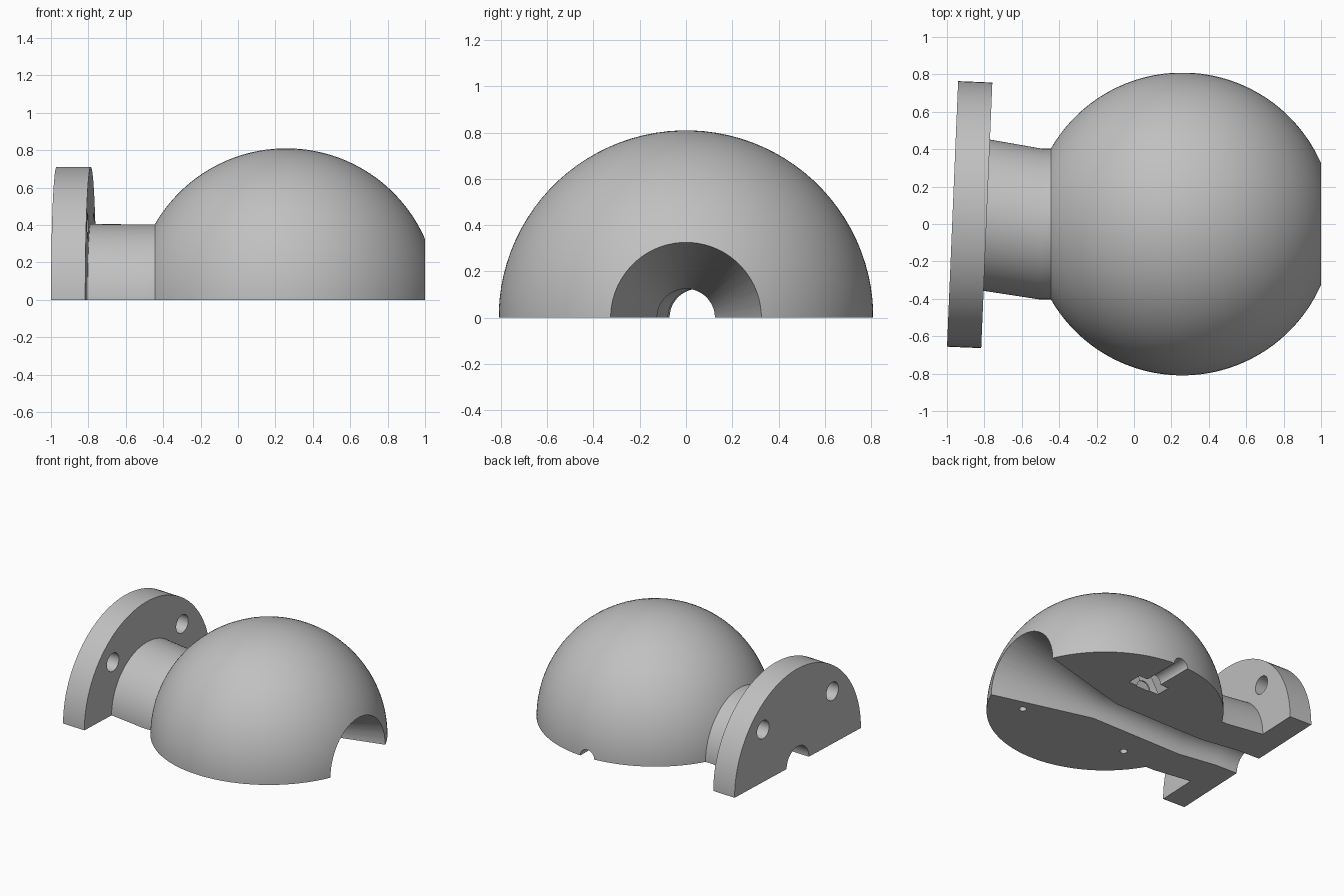
import bpy, bmesh, math
from mathutils import Vector

if "Cube" in bpy.data.objects:
    bpy.data.objects.remove(bpy.data.objects["Cube"], do_unlink=True)

grey = bpy.data.materials.new("plain grey")
grey.use_nodes = True
GREY = (0.53, 0.53, 0.53, 1)
grey.diffuse_color = GREY
grey.node_tree.nodes["Principled BSDF"].inputs["Base Color"].default_value = GREY

BALL_X, BALL_R = 0.258, 0.81
TILT = math.radians(2.4)          # flange turned slightly off the ball axis
FLANGE = Vector((-0.97, 0.054, 0))  # centre of the outer flange face
AXIS = Vector((math.cos(TILT), -math.sin(TILT), 0))
SIDE = Vector((math.sin(TILT), math.cos(TILT), 0))
UP = Vector((0, 0, 1))


def loft(name, rings, sides=96, u=None, v=UP, turn=0.5):
    """Closed tube through rings of (centre, radius, tilt); u, v override the ring plane."""
    bm = bmesh.new()
    loops = []
    for centre, r, tilt in rings:
        across = u or Vector((math.sin(tilt), math.cos(tilt), 0))
        angles = [math.tau * (i + turn) / sides for i in range(sides)]
        loops.append([bm.verts.new(Vector(centre) + r * (math.cos(a) * across + math.sin(a) * v))
                      for a in angles])
    for a, b in zip(loops, loops[1:]):
        for i in range(sides):
            j = (i + 1) % sides
            bm.faces.new((a[i], a[j], b[j], b[i]))
    bm.faces.new(loops[0])
    bm.faces.new(loops[-1])
    bmesh.ops.recalc_face_normals(bm, faces=bm.faces)
    mesh = bpy.data.meshes.new(name)
    bm.to_mesh(mesh)
    bm.free()
    mesh.materials.append(grey)
    obj = bpy.data.objects.new(name, mesh)
    bpy.context.collection.objects.link(obj)
    return obj


def combine(target, tool, operation):
    """Apply a boolean and discard the tool."""
    tool.hide_render = True
    mod = target.modifiers.new(tool.name, "BOOLEAN")
    mod.operation, mod.object, mod.solver = operation, tool, "EXACT"
    bpy.context.view_layer.objects.active = target
    bpy.ops.object.modifier_apply(modifier=mod.name)
    bpy.data.objects.remove(tool, do_unlink=True)


# Ball, cut flat where the mouth opens
start, end = math.radians(154), math.acos((1 - BALL_X) / BALL_R)
steps = 56
ball_rings = []
for i in range(steps + 1):
    a = start + (end - start) * i / steps
    ball_rings.append(((BALL_X + BALL_R * math.cos(a), 0, 0), BALL_R * math.sin(a), 0))
body = loft("ball_joint_half", ball_rings)

# Bent neck and tilted flange
neck = loft("neck", [((-0.3, 0, 0), 0.403, 0), ((-0.5, 0, 0), 0.403, TILT / 2),
                     ((-0.787, 0.047, 0), 0.405, TILT), ((-0.86, 0.05, 0), 0.405, TILT)])
combine(body, neck, "UNION")
flange = loft("flange", [(FLANGE, 0.711, TILT), (FLANGE + AXIS * 0.183, 0.711, TILT)])
combine(body, flange, "UNION")

# Bore: flared mouth, straight throat, bent end
bore = loft("bore", [((1.1, 0, 0), 0.353, 0), ((BALL_X, 0, 0), 0.125, 0),
                     ((-0.5, 0, 0), 0.125, TILT / 2), ((-0.787, 0.047, 0), 0.125, TILT),
                     (FLANGE, 0.125, TILT), (FLANGE - AXIS * 0.1, 0.125, TILT)], sides=64)
combine(body, bore, "DIFFERENCE")

# Bolt holes through the flange
for s in (-1, 1):
    c = FLANGE + SIDE * 0.39 * s + UP * 0.395
    hole = loft("bolt_hole", [(c - AXIS * 0.1, 0.068, TILT), (c + AXIS * 0.25, 0.068, TILT)], sides=40)
    combine(body, hole, "DIFFERENCE")

# Dowel holes in the flat underside
X, Y = Vector((1, 0, 0)), Vector((0, 1, 0))
for s in (-1, 1):
    x = BALL_X + 0.45 * s
    dowel = loft("dowel_hole", [((x, -0.34, -0.1), 0.026, 0), ((x, -0.34, 0.12), 0.026, 0)],
                 sides=24, u=X, v=Y)
    combine(body, dowel, "DIFFERENCE")

# Set screw channel with a hexagonal nut pocket
channel = loft("screw_channel", [((BALL_X, 0.4, 0), 0.058, 0), ((BALL_X, 0.95, 0), 0.058, 0)],
               sides=40, u=X)
combine(body, channel, "DIFFERENCE")
pocket = loft("nut_pocket", [((BALL_X, 0.41, 0), 0.13, 0), ((BALL_X, 0.52, 0), 0.13, 0)],
              sides=6, u=X, turn=0)
combine(body, pocket, "DIFFERENCE")

# Remove the lower half
lower = loft("lower_half", [((0, 0, -2), 3, 0), ((0, 0, 0), 3, 0)], sides=4, u=X, v=Y)
combine(body, lower, "DIFFERENCE")

bpy.ops.object.select_all(action="DESELECT")
body.select_set(True)
bpy.context.view_layer.objects.active = body
bpy.ops.object.shade_smooth_by_angle(angle=math.radians(25))
